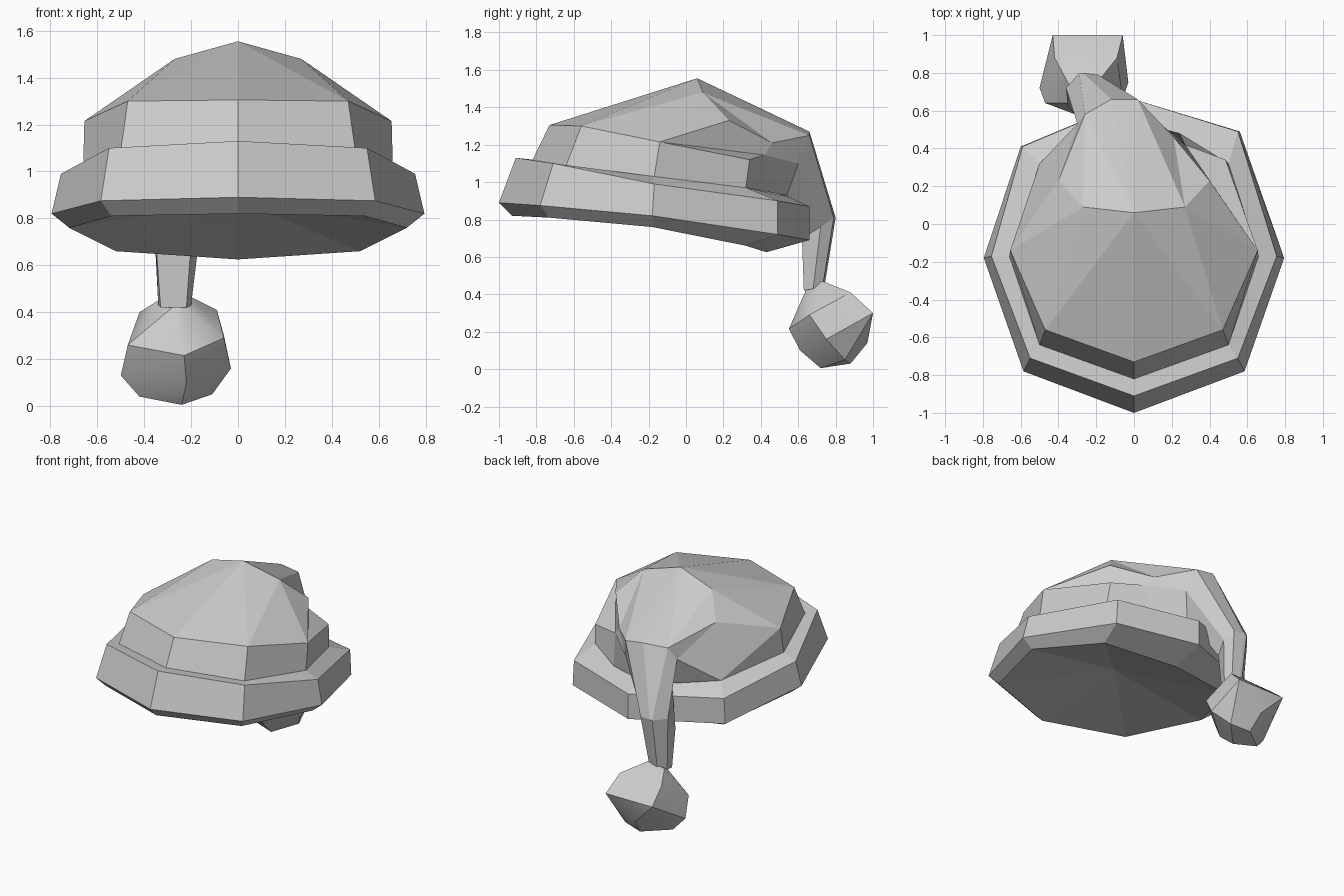
import bpy
import bmesh
from math import radians
from mathutils import Vector

default_cube = bpy.data.objects.get("Cube")
if default_cube:
    bpy.data.objects.remove(default_cube, do_unlink=True)

GREY = (0.6, 0.6, 0.6, 1.0)
felt = bpy.data.materials.new("grey_felt")
felt.use_nodes = True
felt.diffuse_color = GREY
felt.node_tree.nodes["Principled BSDF"].inputs["Base Color"].default_value = GREY


def finish(name, bm):
    """Turn a bmesh into a named object with the felt material."""
    bmesh.ops.recalc_face_normals(bm, faces=bm.faces[:])
    mesh = bpy.data.meshes.new(name)
    bm.to_mesh(mesh)
    bm.free()
    mesh.materials.append(felt)
    obj = bpy.data.objects.new(name, mesh)
    bpy.context.collection.objects.link(obj)
    return obj


def mirrored_ring(half, skew=(0, 0, 0)):
    """Complete a front-to-back half outline; skew moves the right rear corner."""
    right = [Vector((-x, y, z)) for x, y, z in half[1:-1]]
    right[-1] += Vector(skew)
    return [Vector(p) for p in half] + right[::-1]


def loft(bm, rings):
    """Bridge successive closed rings with quads and return their vertices."""
    loops = [[bm.verts.new(p) for p in ring] for ring in rings]
    for low, high in zip(loops, loops[1:]):
        for i in range(len(low)):
            j = (i + 1) % len(low)
            bm.faces.new((low[i], low[j], high[j], high[i]))
    return loops


def fan(bm, loop, centre):
    """Close a loop with triangles to a centre point."""
    hub = bm.verts.new(centre)
    for i, vert in enumerate(loop):
        bm.faces.new((vert, loop[(i + 1) % len(loop)], hub))


# Brim: tilted eight-sided band with a hollow underside
rear_skew = (-0.04, -0.08, 0)
under_edge = mirrored_ring([(0, -.93, .82), (.54, -.73, .81), (.72, -.18, .76),
                            (.52, .32, .66), (0, .43, .625)])
outer_edge = mirrored_ring([(0, -1, .89), (.585, -.78, .875), (.795, -.18, .82),
                            (.56, .49, .72), (0, .66, .69)], rear_skew)
upper_edge = mirrored_ring([(0, -.91, 1.13), (.55, -.71, 1.1), (.755, -.17, .99),
                            (.55, .49, .9), (0, .66, .87)], rear_skew)
cap_seam = mirrored_ring([(0, -.82, 1.12), (.5, -.64, 1.09), (.66, -.17, 1.03),
                          (.5, .32, .97), (0, .55, .92)])
bm = bmesh.new()
loops = loft(bm, [under_edge, outer_edge, upper_edge, cap_seam])
fan(bm, loops[0], (0, -.2, .88))
fan(bm, loops[-1], (0, 0, .95))
finish("brim", bm)

# Tail cross-sections, listed from the right side over the back to the underside
tail_root = [(-.3, .53, 1.15), (-.26, .58, 1.24), (-.12, .66, 1.27), (.02, .66, 1.25),
             (.06, .6, 1.1), (0, .54, .93), (-.24, .5, .95)]
tail_bend = [(-.36, .72, .81), (-.29, .8, .81), (-.27, .8, .81), (-.19, .79, .81),
             (-.16, .72, .76), (-.2, .62, .7), (-.35, .62, .7)]
tail_end = [(-.34, .7, .43), (-.29, .74, .44), (-.27, .74, .44), (-.22, .73, .44),
            (-.2, .68, .43), (-.22, .63, .42), (-.33, .63, .42)]
bm = bmesh.new()
loft(bm, [tail_root, tail_bend, tail_end])
finish("tail", bm)

# Cap: named corners, mirrored where both sides match
points = {"peak": (0, .06, 1.555), "wall_front": (0, -.73, 1.305)}
for side, s in (("left", 1), ("right", -1)):
    points["wall_corner_" + side] = (.47 * s, -.56, 1.3)
    points["wall_side_" + side] = (.655 * s, -.14, 1.215)
    points["shoulder_" + side] = (.27 * s, .09, 1.48)
    points["bulge_" + side] = (.4 * s, .23, 1.33)
seam_names = ("seam_front", "seam_corner_left", "seam_side_left", "seam_rear_left",
              "seam_back", "seam_rear_right", "seam_side_right", "seam_corner_right")
points.update(zip(seam_names, cap_seam))
root_names = ("root_low_right", "root_right", "root_mid", "root_left",
              "root_low_left", "root_under_left", "root_under_right")
points.update(zip(root_names, tail_root))
points.update(fold=(.21, .46, 1.21), dent_outer=(.485, .34, 1.12),
              dent_inner=(.27, .42, 1.145), dent_foot=(.24, .48, .94))

# Faces that repeat on both sides
cap_faces = []
for side in ("left", "right"):
    for face in ("seam_front seam_corner_@ wall_corner_@ wall_front",
                 "seam_corner_@ seam_side_@ wall_side_@ wall_corner_@",
                 "peak wall_front wall_corner_@",
                 "peak wall_corner_@ shoulder_@",
                 "shoulder_@ wall_corner_@ wall_side_@",
                 "shoulder_@ wall_side_@ bulge_@",
                 "peak shoulder_@ root_@",
                 "peak root_@ root_mid"):
        cap_faces.append(face.replace("@", side))
# Right rear slope, left rear fold and dent
cap_faces += ["shoulder_right bulge_right root_right",
              "bulge_right root_low_right root_right",
              "bulge_right wall_side_right seam_rear_right",
              "wall_side_right seam_side_right seam_rear_right",
              "bulge_right seam_rear_right root_low_right",
              "seam_rear_right root_under_right root_low_right",
              "shoulder_left bulge_left fold",
              "shoulder_left fold root_left",
              "fold root_low_left root_left",
              "seam_side_left seam_rear_left dent_outer wall_side_left",
              "seam_rear_left dent_foot dent_inner dent_outer",
              "wall_side_left dent_outer dent_inner",
              "wall_side_left dent_inner fold bulge_left",
              "dent_inner root_low_left fold",
              "dent_inner dent_foot root_under_left root_low_left",
              "dent_foot seam_back root_under_left",
              "seam_back root_under_right root_under_left",
              "seam_back seam_rear_right root_under_right"]
bm = bmesh.new()
corner = {name: bm.verts.new(p) for name, p in points.items()}
for face in cap_faces:
    bm.faces.new([corner[name] for name in face.split()])
finish("cap", bm)

# Bobble: faceted ball hanging from the tail
bobble_points = [(-.23, .55, .215), (-.47, .64, .26), (-.06, .66, .29), (-.24, .72, .005),
                 (-.42, .75, .04), (-.11, .85, .05), (-.5, .72, .13), (-.03, .75, .16),
                 (-.43, 1, .3), (-.06, 1, .3), (-.27, .97, .14), (-.25, .88, .03),
                 (-.21, .73, .47), (-.34, .73, .45), (-.09, .88, .41), (-.42, .88, .4),
                 (-.28, .64, .42), (-.23, .64, .42), (-.22, .61, .1)]
bm = bmesh.new()
for p in bobble_points:
    bm.verts.new(p)
bmesh.ops.convex_hull(bm, input=bm.verts[:])
bobble = finish("bobble", bm)
bpy.ops.object.select_all(action="DESELECT")
bobble.select_set(True)
bpy.context.view_layer.objects.active = bobble
bpy.ops.object.shade_smooth_by_angle(angle=radians(30))
